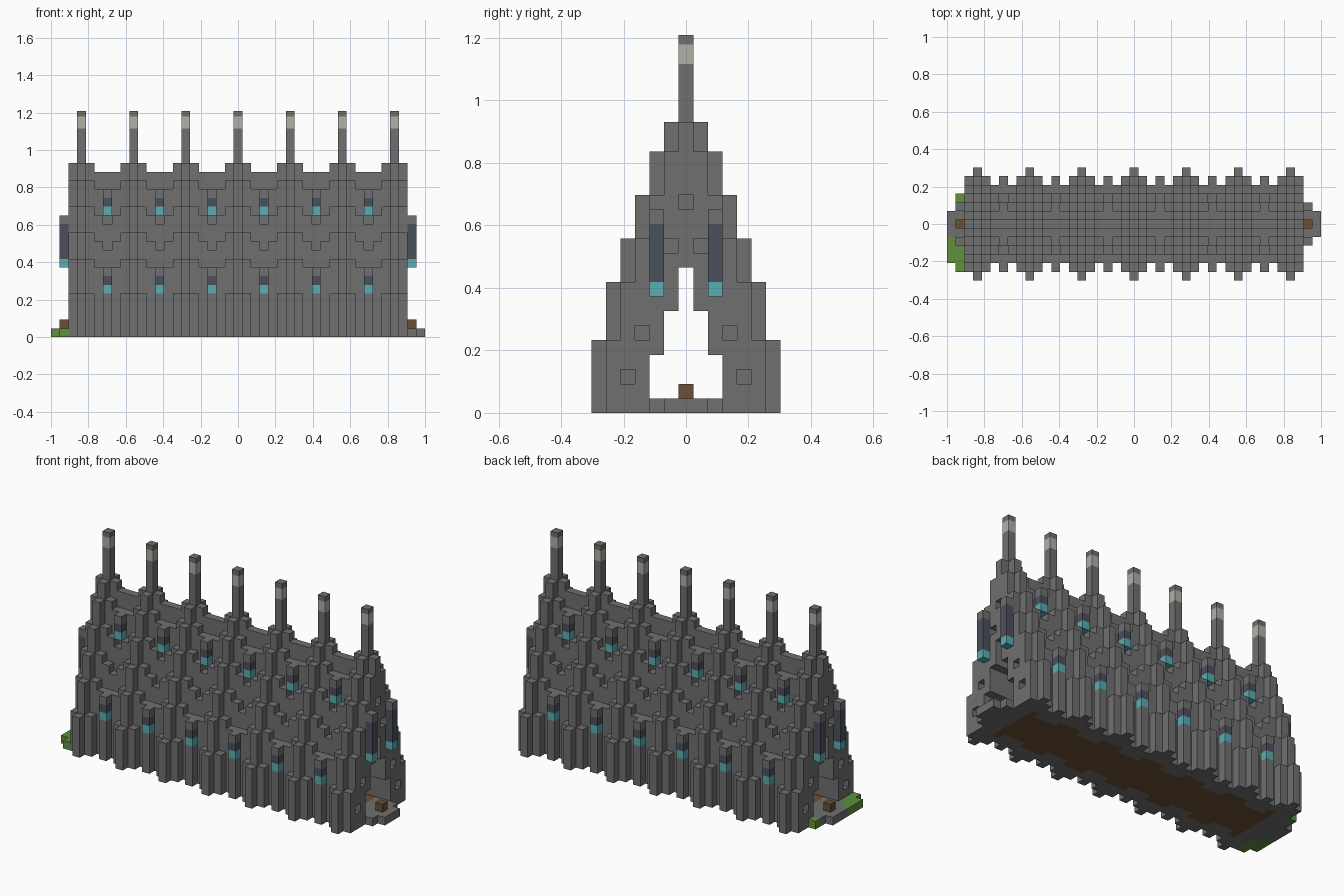
import bpy
import bmesh
from mathutils import Matrix, Vector

cube = bpy.data.objects.get("Cube")
if cube:
    bpy.data.objects.remove(cube, do_unlink=True)

U = 2 / 43  # block size


def material(name, r, g, b):
    m = bpy.data.materials.new(name)
    m.use_nodes = True
    m.diffuse_color = (r, g, b, 1)
    bsdf = next(n for n in m.node_tree.nodes if n.type == 'BSDF_PRINCIPLED')
    bsdf.inputs["Base Color"].default_value = (r, g, b, 1)
    bsdf.inputs["Roughness"].default_value = 0.9
    return m


STONE = material("grey stone", 0.16, 0.16, 0.16)
TEAL = material("teal glass", 0.10, 0.42, 0.45)
DARK = material("dark glass", 0.07, 0.08, 0.105)
PALE = material("pale stone", 0.44, 0.44, 0.39)
EARTH = material("brown wood", 0.15, 0.08, 0.033)
GRASS = material("green grass", 0.115, 0.28, 0.05)


# Stepped outlines: (top level, half depth) pairs, bottom to top
PILLAR_CORE = [(5, 6), (9, 5), (12, 4), (15, 3), (18, 2), (20, 1)]
PILLAR_SIDE = [(5, 5), (9, 4), (12, 3), (15, 2), (18, 1), (20, 0)]
BAY_SIDE = [(8, 4), (11, 3), (14, 2), (17, 1), (19, 0)]
BAY_MIDDLE = [(8, 5), (10, 3), (13, 2), (14, 1), (17, 2), (19, 0)]
COLUMNS = [PILLAR_CORE, PILLAR_SIDE, BAY_SIDE, BAY_MIDDLE]
PORTAL = [(1, -1), (4, 2), (7, 1), (10, 0)]
# Small square niches in the end walls, as (side, level)
NICHES = [(0, 14), (1, 11), (3, 5), (4, 2)]


def step(outline, level):
    return next((d for top, d in outline if level < top), -1)


def column_kind(i):
    return min(i % 6, 6 - i % 6)


parts = {}


def put(part, block):
    parts.setdefault(part, set()).add(block)


# Main body: stepped columns with a hollow nave
for i in range(-19, 20):
    kind = column_kind(i)
    outline = COLUMNS[kind]
    for k in range(outline[-1][0]):
        depth = step(outline, k)
        for j in range(-depth, depth + 1):
            a = abs(j)
            if a <= step(PORTAL, k):
                continue
            if abs(i) == 19 and (a, k) in NICHES:
                continue
            if k == 0 and abs(i) <= 17 and a <= (3 if kind < 2 else 2):
                put("nave_floor", (i, j, k))
            elif kind == 3 and (a, k) in [(5, 5), (5, 6), (2, 14), (2, 15)]:
                put("side_windows", (i, j, k))
            elif kind < 2:
                put("buttress_pillars", (i, j, k))
            else:
                put("bay_walls", (i, j, k))

# Both ends: doorstep, bench and tall windows
for s in (-1, 1):
    for j in range(-2, 3):
        put("doorsteps", (s * 20, j, 0))
        if abs(j) < 2:
            put("doorsteps", (s * 21, j, 0))
    put("entrance_blocks", (s * 20, 0, 1))
    for j in (-2, 2):
        for k in range(8, 13):
            put("end_windows", (s * 20, j, k))
        put("window_hoods", (s * 20, j, 13))

# Grass beside one doorstep
for j in (3, -3, -4, -5):
    put("grass_patch", (-20, j, 0))
for j in (-2, -3, -4):
    put("grass_patch", (-21, j, 0))

SOLID = set().union(*parts.values())
SIDES = [Vector(v) for v in ((1, 0, 0), (-1, 0, 0), (0, 1, 0),
                             (0, -1, 0), (0, 0, 1), (0, 0, -1))]


def finish(name, bm, mats):
    mesh = bpy.data.meshes.new(name)
    bm.to_mesh(mesh)
    bm.free()
    for m in mats:
        mesh.materials.append(m)
    obj = bpy.data.objects.new(name, mesh)
    bpy.context.collection.objects.link(obj)


def build(name, mats, rule=lambda k: 0):
    """Make the outer faces of all blocks in one part."""
    bm = bmesh.new()
    for block in sorted(parts[name]):
        centre = Vector(block) + Vector((0, 0, 0.5))
        for n in SIDES:
            if tuple(int(c) for c in Vector(block) + n) in SOLID:
                continue
            p = Vector((n.y, n.z, n.x))
            q = n.cross(p)
            mid = centre + n / 2
            corners = [mid + (a * p + b * q) / 2
                       for a, b in ((-1, -1), (1, -1), (1, 1), (-1, 1))]
            face = bm.faces.new([bm.verts.new(c * U) for c in corners])
            face.material_index = rule(block[2])
    bmesh.ops.remove_doubles(bm, verts=bm.verts, dist=U / 100)
    finish(name, bm, mats)


for stone_part in ("buttress_pillars", "bay_walls", "doorsteps", "window_hoods"):
    build(stone_part, [STONE])
build("nave_floor", [EARTH])
build("entrance_blocks", [EARTH])
build("grass_patch", [GRASS])
build("side_windows", [TEAL, DARK], lambda k: int(k in (6, 15)))
build("end_windows", [TEAL, DARK], lambda k: int(k > 8))

# Thin spires with a pale band near the tip
for n, i in enumerate(range(-18, 19, 6)):
    bm = bmesh.new()
    for low, high, index in ((20, 24, 0), (24, 25.35, 1), (25.35, 26, 0)):
        place = Matrix.Translation((i * U, 0, (low + high) / 2 * U))
        size = Matrix.Diagonal((U, U, (high - low) * U, 1))
        made = bmesh.ops.create_cube(bm, size=1, matrix=place @ size)
        for face in {f for v in made["verts"] for f in v.link_faces}:
            face.material_index = index
    finish(f"spire_{n + 1}", bm, [STONE, PALE])
